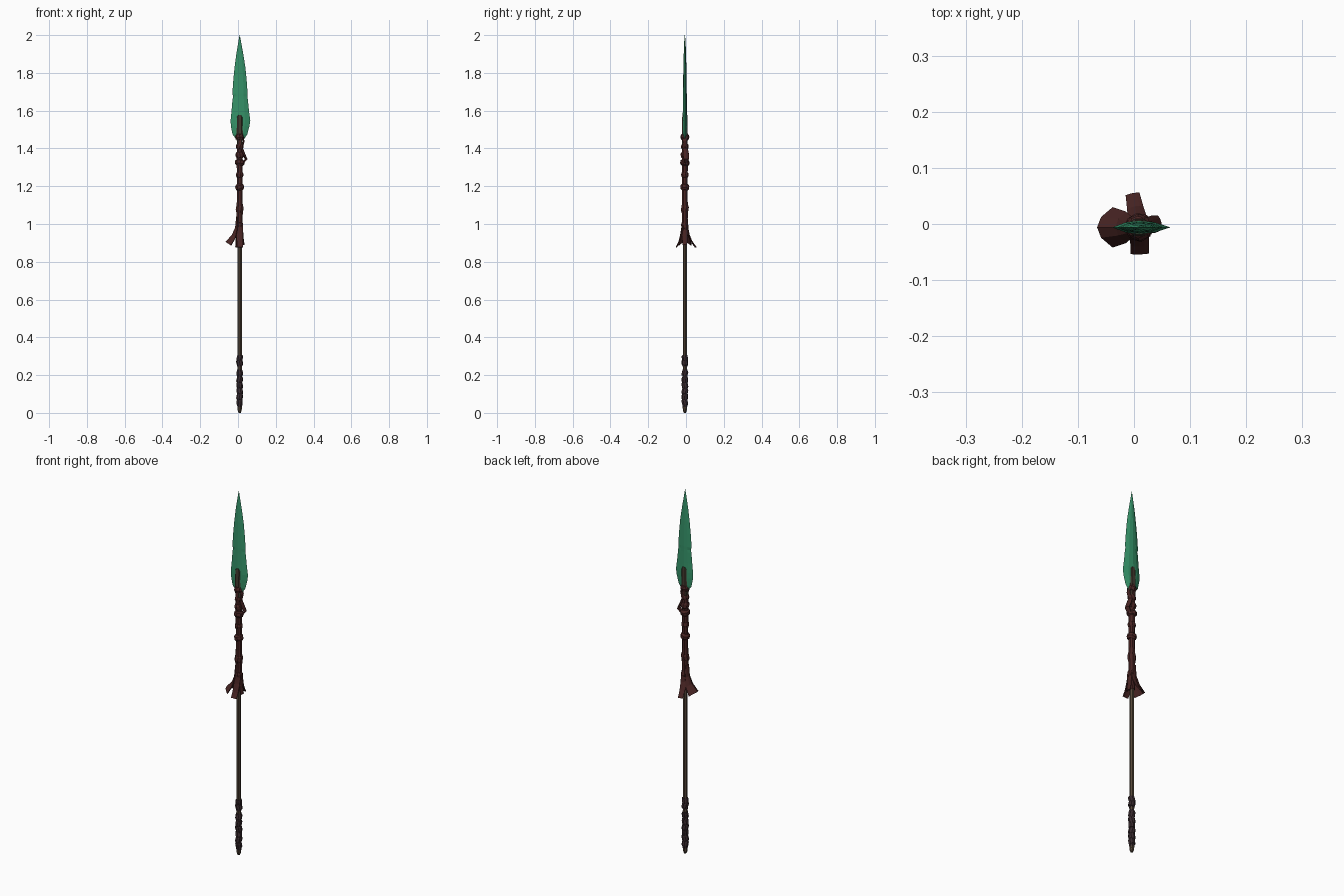
import bpy, math, random
from mathutils import Vector, Matrix

if "Cube" in bpy.data.objects:
    bpy.data.objects.remove(bpy.data.objects["Cube"])

random.seed(4)
CX, CY = 0.009, -0.006      # the pole sits slightly off the model centre


def material(name, rgb):
    m = bpy.data.materials.new(name)
    m.diffuse_color = (*rgb, 1)
    m.use_nodes = True
    m.node_tree.nodes["Principled BSDF"].inputs["Base Color"].default_value = m.diffuse_color
    return m


green = material("green_glass", (0.036, 0.29, 0.14))
maroon = material("maroon_cloth", (0.065, 0.018, 0.017))
wood = material("brown_wood", (0.09, 0.062, 0.04))
dark_wood = material("dark_wood", (0.055, 0.042, 0.028))
grip = material("dark_grip_wrap", (0.038, 0.022, 0.026))


def add_mesh(name, verts, faces, mat):
    me = bpy.data.meshes.new(name)
    me.from_pydata(verts, [], faces)
    me.materials.append(mat)
    ob = bpy.data.objects.new(name, me)
    ob.location = (CX, CY, 0)
    bpy.context.collection.objects.link(ob)
    return ob


def loft(name, rings, mat):
    """Skin a list of equal-length rings and cap both ends."""
    n = len(rings[0])
    verts = [v for r in rings for v in r]
    faces = [(i * n + j, i * n + (j + 1) % n, (i + 1) * n + (j + 1) % n, (i + 1) * n + j)
             for i in range(len(rings) - 1) for j in range(n)]
    faces += [tuple(reversed(range(n))), tuple(range(len(verts) - n, len(verts)))]
    return add_mesh(name, verts, faces, mat)


def turned(name, profile, mat, n=8, tilt=0, spin=0):
    """Round part from (z, radius) pairs, optionally tilted about its middle."""
    mid = (profile[0][0] + profile[-1][0]) / 2
    rot = Matrix.Rotation(spin, 3, 'Z') @ Matrix.Rotation(tilt, 3, 'X')
    rings = []
    for z, r in profile:
        ring = [Vector((r * math.cos(a), r * math.sin(a), z - mid))
                for a in [(j + .5) * math.tau / n for j in range(n)]]
        rings.append([rot @ v + Vector((0, 0, mid)) for v in ring])
    return loft(name, rings, mat)


# Blade: lens section lofted along a leaf outline with chipped edges
outline = [  # z, left, right, half thickness
    (1.45, .020, .024, .008), (1.475, .038, .040, .011), (1.52, .047, .052, .012),
    (1.55, .048, .056, .012), (1.60, .043, .049, .011), (1.66, .038, .043, .010),
    (1.675, .034, .040, .010), (1.69, .039, .042, .010), (1.76, .034, .037, .009),
    (1.83, .027, .030, .008), (1.90, .018, .019, .006), (1.96, .008, .008, .004),
    (2.0, .0008, .0008, .0008)]
section = [(-1, 0), (-.5, -.75), (0, -1), (.5, -.75), (1, 0), (.5, .75), (0, 1), (-.5, .75)]
loft("blade", [[(u * (l if u < 0 else r), v * t, z) for u, v in section]
               for z, l, r, t in outline], green)

# Pole, with the dark flattened tongue that holds the blade
turned("pole", [(0.02, .012), (1.46, .012)], wood)
tongue = [(-1, -.6), (-.6, -1), (.6, -1), (1, -.6), (1, .6), (.6, 1), (-.6, 1), (-1, .6)]
loft("blade_tongue", [[(u * w, v * d, z) for u, v in tongue] for z, w, d in
                      [(1.40, .014, .014), (1.48, .017, .015), (1.565, .016, .014),
                       (1.578, .009, .013)]], dark_wood)

# Butt cap and grip wrapping at the foot
turned("butt_cap", [(0, .006), (.012, .011), (.03, .013)], wood)
turned("grip_sleeve", [(.012, .010), (.04, .0145), (.23, .0145)], grip)
turned("grip_upper_sleeve", [(.245, .0145), (.305, .0145)], grip)
for i, z in enumerate([.055, .085, .115, .145, .175, .21, .265, .29]):
    turned(f"grip_band_{i}", [(z - .016, .0145), (z - .009, .0172), (z + .009, .0172),
                              (z + .016, .0145)], grip, tilt=.25, spin=i * 1.9)

# Cloth sleeve below the blade
turned("cloth_sleeve", [(.90, .015), (.97, .0175), (1.03, .0165), (1.07, .0185), (1.10, .018),
                        (1.13, .0155), (1.24, .0155), (1.30, .017), (1.36, .017),
                        (1.42, .0155), (1.48, .017)], maroon)

# Raised twisted turns of cloth
for i, (z, h, r) in enumerate([(.99, .02, .020), (1.08, .022, .021), (1.195, .018, .024),
                               (1.26, .015, .020), (1.325, .018, .025), (1.365, .018, .022),
                               (1.41, .015, .020), (1.46, .018, .023)]):
    turned(f"cloth_turn_{i}", [(z - h, .015), (z - h * .45, r), (z + h * .45, r), (z + h, .015)],
           maroon, tilt=random.uniform(.2, .4), spin=i * 2.3)


def tail(name, angle, rows, thick=.005):
    """Hanging cloth strip. Rows: (distance, z, half width, edge set-back)."""
    rot = Matrix.Rotation(angle, 3, 'Z')
    verts, faces = [], []
    for d, z, w, back in rows:
        for s in (-1, -.5, 0, .5, 1):
            verts.append(rot @ Vector((d - back * s * s, s * w, z - back * .7 * s * s)))
    for i in range(len(rows) - 1):
        for j in range(4):
            a = i * 5 + j
            faces.append((a, a + 1, a + 6, a + 5))
    ob = add_mesh(name, verts, faces, maroon)
    mod = ob.modifiers.new("thickness", 'SOLIDIFY')
    mod.thickness = thick
    mod.offset = 0


# Wide tail to the left, narrower ones to back and front
tail("left_tail", math.pi, [(.016, 1.04, .012, .004), (.022, .98, .018, .010),
                            (.040, .94, .026, .018), (.073, .905, .034, .027)])
tail("back_tail", math.radians(101), [(.014, 1.0, .016, .004), (.020, .95, .016, .004),
                                      (.036, .91, .014, .002), (.060, .877, .012, .001)])
tail("front_tail", math.radians(-88), [(.014, 1.0, .016, .004), (.020, .95, .016, .004),
                                       (.032, .905, .016, .002), (.046, .877, .016, .001)])
tail("right_tail", 0, [(.015, .97, .013, .004), (.019, .92, .013, .004), (.023, .89, .011, .003)])

# Small knot ends sticking out on the right
tail("knot_end", math.radians(12), [(.014, 1.40, .012, .004), (.026, 1.37, .014, .004),
                                    (.037, 1.345, .012, .003), (.020, 1.325, .010, .003)], .008)
tail("upper_knot_end", 0, [(.013, 1.47, .010, .003), (.023, 1.44, .010, .003),
                           (.016, 1.41, .009, .003)], .006)
